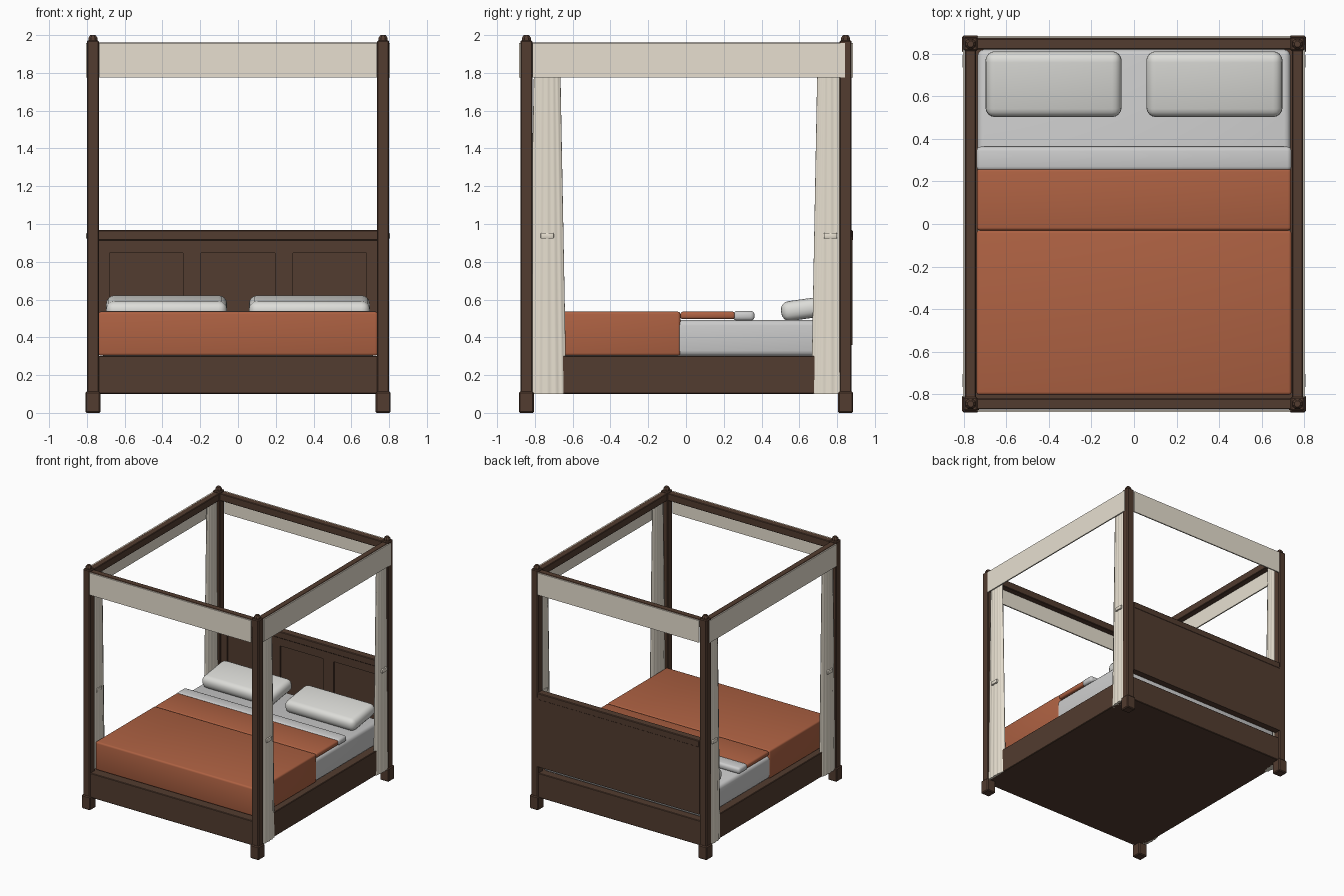
import bpy, bmesh, math
from mathutils import Matrix

if "Cube" in bpy.data.objects:
    bpy.data.objects.remove(bpy.data.objects["Cube"])


def material(name, rgb):
    m = bpy.data.materials.new(name)
    m.diffuse_color = (*rgb, 1)
    m.use_nodes = True
    m.node_tree.nodes["Principled BSDF"].inputs["Base Color"].default_value = m.diffuse_color
    return m


WOOD = material("dark_wood", (0.085, 0.045, 0.029))
BLANKET = material("rust_blanket", (0.42, 0.12, 0.055))
DRAPE = material("cream_drape", (0.80, 0.74, 0.63))
WHITE = material("pillow_white", (0.72, 0.72, 0.69))


def finish(name, bm, mat=None, smooth=False):
    bmesh.ops.recalc_face_normals(bm, faces=bm.faces)
    me = bpy.data.meshes.new(name)
    bm.to_mesh(me)
    bm.free()
    ob = bpy.data.objects.new(name, me)
    bpy.context.collection.objects.link(ob)
    if mat:
        me.materials.append(mat)
    if smooth:
        bpy.ops.object.select_all(action='DESELECT')
        ob.select_set(True)
        bpy.context.view_layer.objects.active = ob
        bpy.ops.object.shade_smooth_by_angle(angle=math.radians(40))
    return ob


def box(name, x, y, z, mat=None, bevel=0.0, segs=1, tilt=0.0):
    """Box from (min, max) ranges, with optional bevel and tilt about x."""
    bm = bmesh.new()
    size = [r[1] - r[0] for r in (x, y, z)]
    mid = [(r[0] + r[1]) / 2 for r in (x, y, z)]
    bmesh.ops.create_cube(bm, size=1, matrix=Matrix.Diagonal((*size, 1)))
    if bevel:
        bmesh.ops.bevel(bm, geom=bm.edges[:], offset=bevel, segments=segs,
                        profile=0.5, affect='EDGES')
    bm.transform(Matrix.Translation(mid) @ Matrix.Rotation(tilt, 4, 'X'))
    return finish(name, bm, mat, segs > 1)


def finial(name, x, y):
    """Small octagonal cap turned from a profile of (radius, z)."""
    bm = bmesh.new()
    rings = [[bm.verts.new((x + r * math.cos(a), y + r * math.sin(a), z))
              for a in [(k + 0.5) * math.pi / 4 for k in range(8)]]
             for r, z in ((0.026, 1.96), (0.026, 1.985), (0.015, 2.0))]
    for lo, hi in zip(rings, rings[1:]):
        for k in range(8):
            bm.faces.new((lo[k], lo[k - 1], hi[k - 1], hi[k]))
    bm.faces.new(rings[-1])
    bm.faces.new(rings[0])
    finish(name, bm, WOOD)


def curtain(name, cx, cy):
    """Fluted drape that widens towards the floor."""
    bm = bmesh.new()
    n, rows, rings = 64, 12, []
    for j in range(rows + 1):
        t = j / rows
        z = 1.93 - t * 1.83
        hy, hx = 0.068 + 0.034 * t, 0.016 + 0.008 * t
        ring = []
        for k in range(n):
            a = 2 * math.pi * k / n
            f = 1 + 0.13 * math.cos(14 * a)
            ring.append(bm.verts.new((cx + hx * f * math.cos(a),
                                      cy + hy * math.sin(a), z)))
        rings.append(ring)
    for hi, lo in zip(rings, rings[1:]):
        for k in range(n):
            bm.faces.new((hi[k], hi[k - 1], lo[k - 1], lo[k]))
    bm.faces.new(rings[0])
    bm.faces.new(rings[-1])
    finish(name, bm, DRAPE, True)


def span(c, h):
    return (c - h, c + h)


# Corner posts, feet, finials, curtains and tiebacks
PX, PY = 0.768, 0.845
for sx, side in ((-1, "left"), (1, "right")):
    for sy, end in ((-1, "front"), (1, "back")):
        tag = f"{end}_{side}"
        x, y = sx * PX, sy * PY
        box(f"post_{tag}", span(x, 0.032), span(y, 0.032), (0.08, 1.972), WOOD, 0.006)
        box(f"foot_{tag}", span(x, 0.04), span(y, 0.04), (0, 0.112), WOOD, 0.007)
        finial(f"finial_{tag}", x, y)
        cy = -0.735 if sy < 0 else 0.765
        curtain(f"curtain_{tag}", sx * 0.773, cy)
        box(f"tieback_{tag}", span(sx * 0.776, 0.029), span(cy, 0.035),
            (0.922, 0.953), DRAPE, 0.006, 2)

# Canopy rails and hanging valances
for s, end in ((-1, "front"), (1, "back")):
    box(f"canopy_rail_{end}", (-0.745, 0.745), span(s * 0.846, 0.026), (1.90, 1.96), WOOD, 0.004)
    box(f"valance_{end}", (-0.736, 0.736), span(s * 0.878, 0.005), (1.775, 1.957), DRAPE)
for s, side in ((-1, "left"), (1, "right")):
    box(f"canopy_rail_{side}", span(s * 0.768, 0.026), (-0.82, 0.82), (1.90, 1.96), WOOD, 0.004)
    box(f"valance_{side}", span(s * 0.799, 0.005), (-0.812, 0.842), (1.775, 1.957), DRAPE)

# Bed base
box("bed_base", (-0.785, 0.785), (-0.868, 0.868), (0.10, 0.302), WOOD, 0.004)

# Headboard: backing, cap and raised frame around three panels
box("headboard", (-0.74, 0.74), (0.84, 0.882), (0.36, 0.93), WOOD)
box("headboard_cap", (-0.74, 0.74), (0.82, 0.884), (0.912, 0.968), WOOD, 0.005)
box("headboard_top_rail", (-0.74, 0.74), (0.828, 0.842), (0.846, 0.915), WOOD)
box("headboard_bottom_rail", (-0.74, 0.74), (0.828, 0.842), (0.36, 0.45), WOOD)
for i, (c, h) in enumerate(((-0.71, 0.03), (-0.243, 0.048), (0.243, 0.048), (0.71, 0.03))):
    box(f"headboard_stile_{i + 1}", span(c, h), (0.828, 0.842), (0.45, 0.846), WOOD)

# Bedding
box("mattress", (-0.735, 0.735), (-0.799, 0.82), (0.30, 0.492), None, 0.03, 3)
box("blanket", (-0.74, 0.74), (-0.803, -0.03), (0.303, 0.536), BLANKET, 0.014, 3)
box("blanket_fold", (-0.738, 0.738), (-0.03, 0.26), (0.496, 0.536), BLANKET, 0.014, 3)
box("sheet_fold", (-0.74, 0.74), (0.25, 0.363), (0.488, 0.54), None, 0.02, 3)
for s, side in ((-1, "left"), (1, "right")):
    box(f"pillow_{side}", span(s * 0.378, 0.32), (0.502, 0.812), (0.502, 0.607),
        WHITE, 0.045, 4, math.radians(8))
